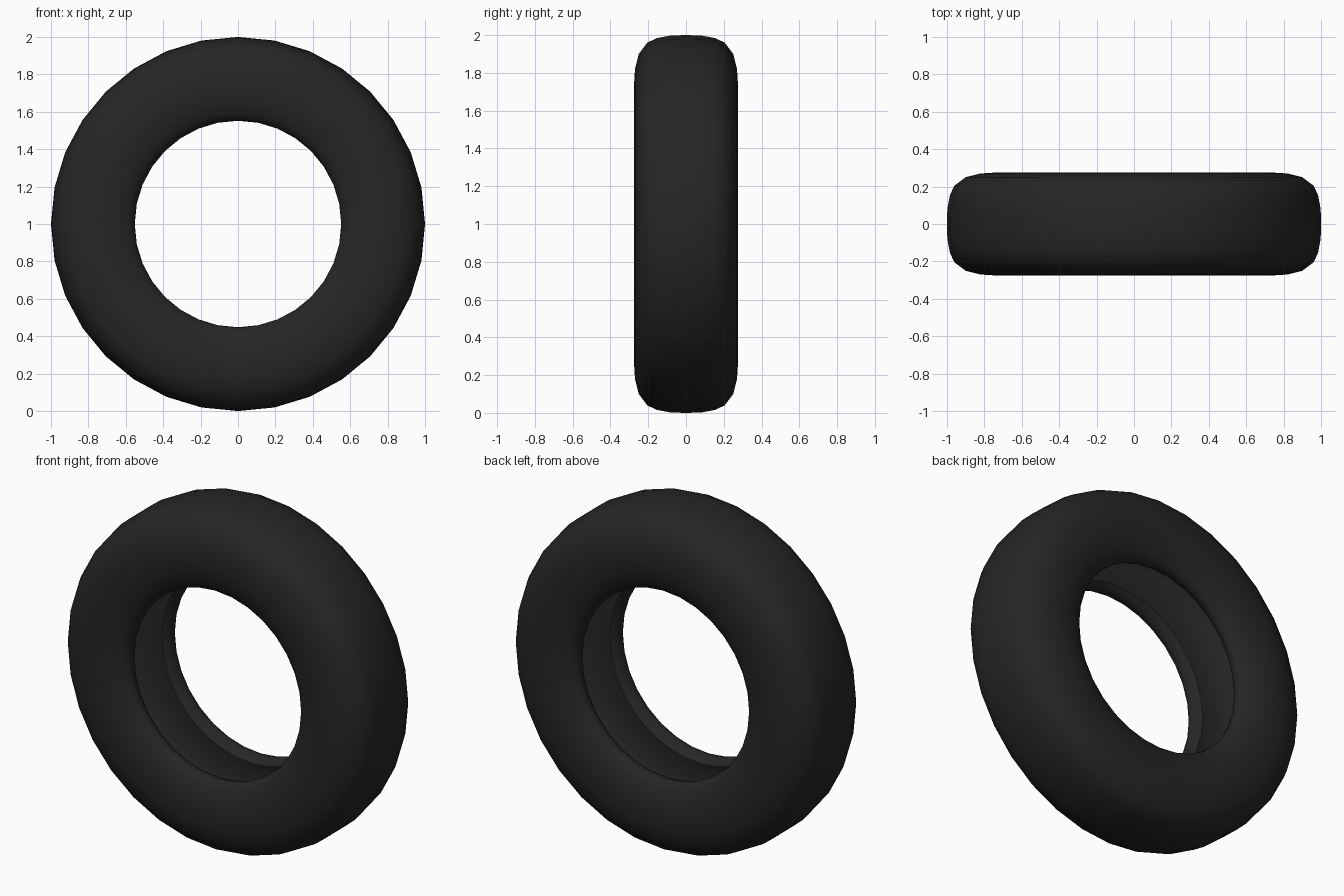
import bpy, bmesh, math

if "Cube" in bpy.data.objects:
    bpy.data.objects.remove(bpy.data.objects["Cube"])

# Half cross-section of the tyre shell: (distance from centre plane, radius),
# from the tread centre over the sidewall to the rolled bead
half = [(0.0, 1.0), (0.08, 0.998), (0.155, 0.984), (0.205, 0.96), (0.25, 0.90),
        (0.27, 0.82), (0.275, 0.74), (0.265, 0.66), (0.24, 0.59), (0.215, 0.56),
        (0.19, 0.552), (0.155, 0.563), (0.135, 0.59)]
profile = [(-y, r) for y, r in reversed(half[1:])] + half
SEGMENTS = 32

# Black rubber
rubber = bpy.data.materials.new("black rubber")
rubber.diffuse_color = (0.019, 0.019, 0.019, 1)
rubber.use_nodes = True
rubber.node_tree.nodes["Principled BSDF"].inputs["Base Color"].default_value = rubber.diffuse_color

# Tyre: profile spun around the y axis at z = 1
bm = bmesh.new()
rings = []
for i in range(SEGMENTS):
    a = 2 * math.pi * i / SEGMENTS
    rings.append([bm.verts.new((r * math.cos(a), y, 1 + r * math.sin(a))) for y, r in profile])
for i in range(SEGMENTS):
    p, q = rings[i], rings[(i + 1) % SEGMENTS]
    for j in range(len(profile) - 1):
        f = bm.faces.new((p[j], p[j + 1], q[j + 1], q[j]))
        f.smooth = True

# Make the tread face outwards
bm.normal_update()
tread = max(bm.faces, key=lambda f: f.calc_center_median().z)
if tread.normal.z < 0:
    bmesh.ops.reverse_faces(bm, faces=bm.faces[:])

mesh = bpy.data.meshes.new("tyre")
bm.to_mesh(mesh)
bm.free()
mesh.materials.append(rubber)
tyre = bpy.data.objects.new("tyre", mesh)
bpy.context.collection.objects.link(tyre)
